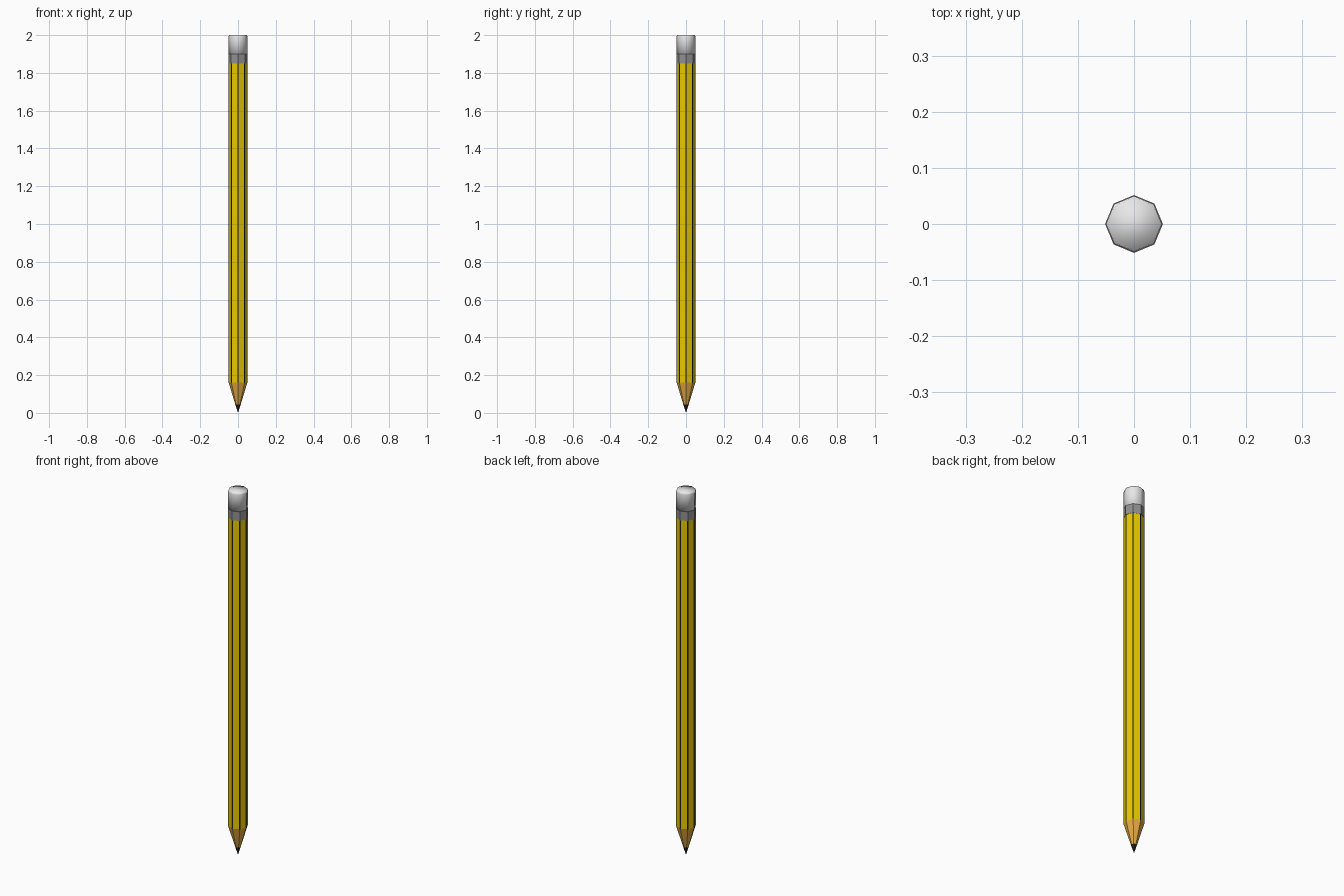
import bpy, bmesh, math
from mathutils import Vector

if "Cube" in bpy.data.objects:
    bpy.data.objects.remove(bpy.data.objects["Cube"])

SIDES = 8


def material(name, color):
    m = bpy.data.materials.new(name)
    m.diffuse_color = (*color, 1)
    m.use_nodes = True
    m.node_tree.nodes["Principled BSDF"].inputs["Base Color"].default_value = m.diffuse_color
    return m


def corner(r, i):
    a = math.tau * i / SIDES
    return Vector((r * math.cos(a), r * math.sin(a), 0))


def outline(r, line=0):
    """Octagon; with line > 0 each side is also split that far from its corners."""
    pts = []
    for i in range(SIDES):
        a, b = corner(r, i), corner(r, i + 1)
        pts.append(a)
        if line:
            step = (b - a).normalized() * line
            pts += [a + step, b - step]
    return pts


def lathe(name, profile, mats, line=0, smooth=False):
    """Eight-sided solid from (radius, height) pairs, bottom to top."""
    bm = bmesh.new()
    rings = []
    for r, z in profile:
        pts = outline(r, line)
        if r == 0:
            rings.append([bm.verts.new((0, 0, z))] * len(pts))
        else:
            rings.append([bm.verts.new((p.x, p.y, z)) for p in pts])
    for low, high in zip(rings, rings[1:]):
        n = len(low)
        for i in range(n):
            j = (i + 1) % n
            f = bm.faces.new(list(dict.fromkeys((low[i], low[j], high[j], high[i]))))
            # narrow faces beside each corner take the second colour
            if line and i % 3 != 1:
                f.material_index = 1
    for ring in (rings[0], rings[-1]):
        if ring[0] is not ring[1]:
            bm.faces.new(ring)
    bmesh.ops.recalc_face_normals(bm, faces=bm.faces)
    for f in bm.faces:
        f.smooth = smooth
    mesh = bpy.data.meshes.new(name)
    bm.to_mesh(mesh)
    bm.free()
    for m in mats:
        mesh.materials.append(m)
    ob = bpy.data.objects.new(name, mesh)
    bpy.context.collection.objects.link(ob)
    return ob


yellow = material("yellow paint", (0.80, 0.58, 0.0))
wood = material("bare wood", (0.80, 0.41, 0.06))
graphite = material("graphite", (0.02, 0.02, 0.02))
metal = material("grey metal", (0.28, 0.28, 0.28))
rubber = material("pale rubber", (0.80, 0.80, 0.80))

# Sharpened end
lathe("lead_tip", [(0, 0), (0.0145, 0.045)], [graphite])
lathe("wood_cone", [(0.0145, 0.045), (0.05, 0.162)], [wood])
# Painted shaft with thin dark lines along its corners
lathe("shaft", [(0.05, 0.162), (0.05, 1.86)], [yellow, graphite], line=0.003)
# Metal band and eraser
lathe("ferrule", [(0.0515, 1.85), (0.0515, 1.9)], [metal])
lathe("eraser", [(0.05, 1.89), (0.05, 1.992), (0.0475, 2.0)], [rubber], smooth=True)
